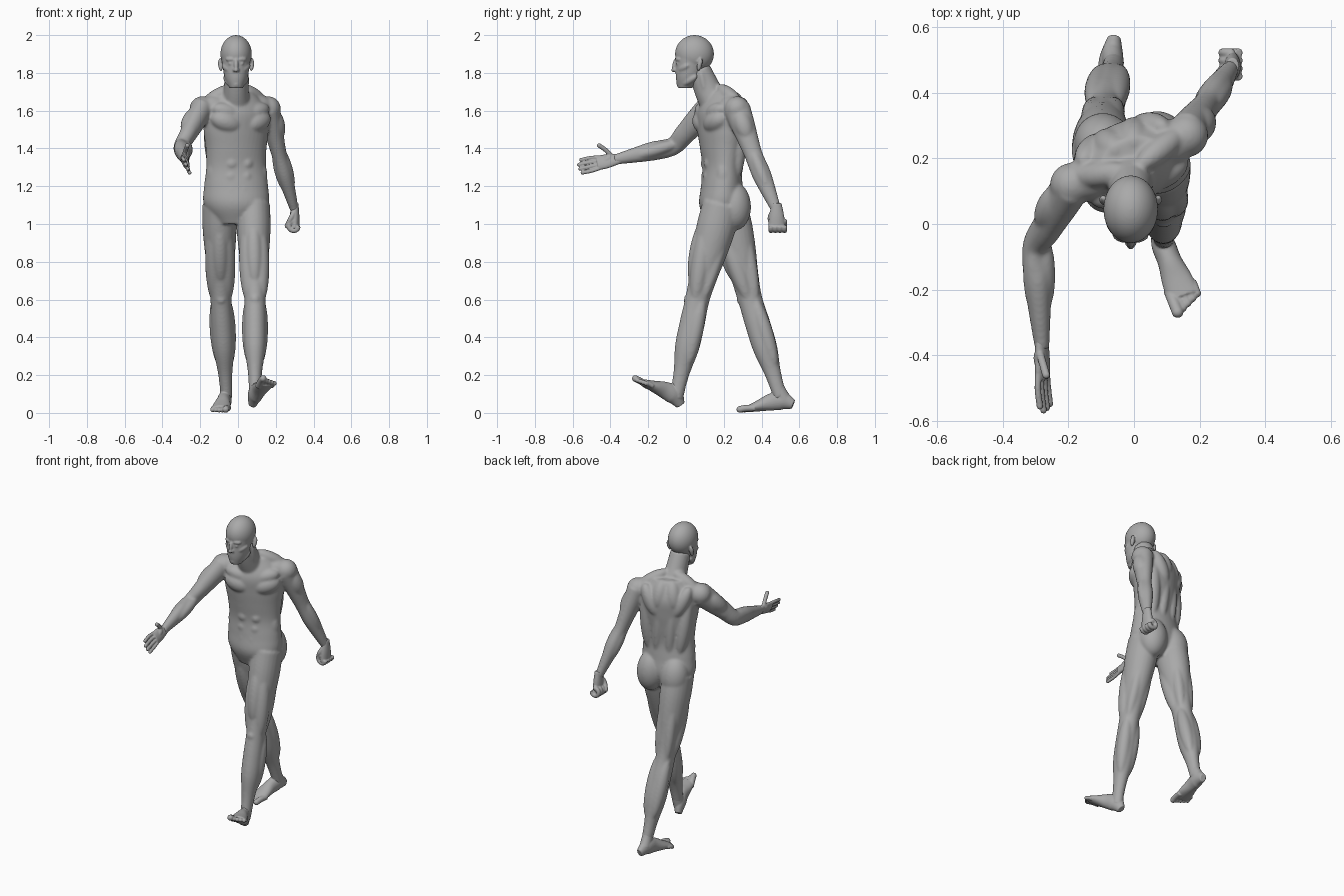
import bpy, bmesh, math
from mathutils import Vector, Matrix

cube = bpy.data.objects.get("Cube")
if cube:
    bpy.data.objects.remove(cube, do_unlink=True)

grey = (.4, .4, .4, 1)
clay = bpy.data.materials.new("clay_grey")
clay.use_nodes = True
clay.diffuse_color = grey
clay.node_tree.nodes["Principled BSDF"].inputs["Base Color"].default_value = grey

UP = Vector((0, 0, 1))
RIGHTWARD = Vector((1, 0, 0))
MIRROR = (-1, 1)


def smooth_path(rows, steps=5):
    """Catmull-Rom curve through rows of position and two radii."""
    p = [Vector(row) for row in rows]
    p = [p[0] * 2 - p[1]] + p + [p[-1] * 2 - p[-2]]
    path = []
    for before, start, end, after in zip(p, p[1:], p[2:], p[3:]):
        leave, arrive = (end - before) / 2, (after - start) / 2
        for k in range(steps):
            t = k / steps
            ease = t * t * (3 - 2 * t)
            path.append(start.lerp(end, ease) + leave * t * (1 - t) ** 2 - arrive * t * t * (1 - t))
    return path + [p[-2]]


def tube(bm, rows, across=lambda centre: RIGHTWARD, level=False, sides=24):
    """Loft elliptical rings along a path; level keeps the rings horizontal."""
    path = smooth_path(rows)
    centres = [Vector(row[:3]) for row in path]
    rings = []
    for i, (row, centre) in enumerate(zip(path, centres)):
        ahead, behind = centres[min(i + 1, len(path) - 1)], centres[max(i - 1, 0)]
        along = UP if level else (ahead - behind).normalized()
        wide = across(centre)
        wide = (wide - along * along.dot(wide)).normalized()
        deep = along.cross(wide)
        angles = [math.tau * k / sides for k in range(sides)]
        rings.append([bm.verts.new(centre + wide * row[3] * math.cos(a) + deep * row[4] * math.sin(a))
                      for a in angles])
    for low, high in zip(rings, rings[1:]):
        for k in range(sides):
            bm.faces.new((low[k - 1], low[k], high[k], high[k - 1]))
    bm.faces.new(rings[0][::-1])
    bm.faces.new(rings[-1])


def ellipsoid(bm, centre, radii, turn=Matrix()):
    matrix = Matrix.Translation(centre) @ turn @ Matrix.Diagonal((*radii, 1))
    bmesh.ops.create_icosphere(bm, subdivisions=4, radius=1, matrix=matrix)


def ball(bm, centre, radius):
    ellipsoid(bm, centre, (radius, radius, radius))


def muscle(bm, start, end, radius):
    """Spindle running from start to end."""
    start, end = Vector(start), Vector(end)
    span = end - start
    turn = span.to_track_quat('Z', 'Y').to_matrix().to_4x4()
    ellipsoid(bm, (start + end) / 2, (radius, radius, (span.length + radius) / 2), turn)


def digit(bm, points, radius):
    """Finger or toe with a rounded tip."""
    tube(bm, [(*point, radius, radius) for point in points], lambda centre: Vector((1, 1, 1)), sides=12)
    ball(bm, points[-1], radius)


def along_bones(joints, t):
    """Point on a two-bone limb: 0 is the root, 1 the middle joint, 2 the end."""
    root, middle, end = joints
    return root.lerp(middle, t) if t < 1 else middle.lerp(end, t - 1)


def limb(bm, joints, girths, depth):
    step = 2 / (len(girths) - 1)
    tube(bm, [(*along_bones(joints, i * step), girth, girth * depth) for i, girth in enumerate(girths)])


def finish(name, bm, voxel, rounds):
    """Fuse the overlapping pieces into one smooth skin."""
    bmesh.ops.recalc_face_normals(bm, faces=bm.faces)
    mesh = bpy.data.meshes.new(name)
    bm.to_mesh(mesh)
    bm.free()
    mesh.materials.append(clay)
    skin = bpy.data.objects.new(name, mesh)
    bpy.context.collection.objects.link(skin)
    fuse = skin.modifiers.new("fuse", 'REMESH')
    fuse.mode = 'VOXEL'
    fuse.voxel_size = voxel
    fuse.use_smooth_shade = True
    soften = skin.modifiers.new("soften", 'SMOOTH')
    soften.iterations = rounds


# Skeleton: left leg and right arm forward
pelvis, waist, ribs, chest, collar = 1.1, 1.25, 1.4, 1.55, 1.65
right_arm = [Vector((-.19, .12, 1.61)), Vector((-.3, -.07, 1.41)), Vector((-.28, -.38, 1.34))]
left_arm = [Vector((.16, .27, 1.61)), Vector((.22, .36, 1.36)), Vector((.3, .48, 1.07))]
right_leg = [Vector((-.1, .22, pelvis)), Vector((-.09, .34, .6)), Vector((-.06, .5, .08))]
left_leg = [Vector((.08, .19, pelvis)), Vector((.09, .06, .6)), Vector((.09, -.05, .09))]


# The shoulders twist against the hips
def twist(height):
    return Matrix.Rotation(min(max(height - pelvis, 0), .4), 3, 'Z')


def on_torso(across, depth, height):
    return Vector((-.01, .19, height)) + twist(height) @ Vector((across, depth, 0))


# Torso rings rise evenly from the crotch to the base of the neck
body = bmesh.new()
widths = [.1, .17, .17, .16, .165, .18, .18, .1]
depths = [.08, .12, .11, .1, .11, .12, .12, .07]
tube(body, [(*on_torso(0, 0, 1 + k / 10), w, d) for k, (w, d) in enumerate(zip(widths, depths))],
     lambda centre: twist(centre.z) @ RIGHTWARD, level=True, sides=40)
tube(body, [(-.01, .17, 1.6, .08, .08), (-.01, .115, 1.71, .066, .072), (-.01, .07, 1.82, .06, .06)])

# Torso muscles, mirrored
for side in MIRROR:
    def spot(across, depth, height):
        return on_torso(across * side, depth, height)

    chest_inner, chest_outer = spot(.03, -.08, chest - .03), spot(.14, -.06, chest + .01)
    muscle(body, chest_inner, chest_outer, .058)
    muscle(body, chest_inner + UP * .06, chest_outer + UP * .05, .045)
    # Back: side sheet, shoulder blade, spine column and neck slope
    muscle(body, spot(.13, .05, chest + .05), spot(.1, .06, waist), .045)
    muscle(body, spot(.06, .09, chest - .05), spot(.13, .06, collar), .045)
    muscle(body, spot(.04, .07, waist - .05), spot(.04, .09, chest), .035)
    muscle(body, spot(.03, -.02, collar + .07), spot(.17, .02, collar - .01), .04)
    muscle(body, spot(.03, .05, collar + .03), spot(.05, .09, chest), .05)
    # Collarbone, flank, throat cord
    muscle(body, spot(.02, -.07, collar), spot(.17, -.01, collar), .015)
    muscle(body, spot(.12, -.02, waist + .07), spot(.12, 0, waist - .07), .045)
    muscle(body, spot(.01, -.09, collar), (.05 * side, .08, collar + .15), .015)
    # Stomach blocks and buttock
    for height in (waist, waist + .07, ribs):
        muscle(body, spot(.02, -.07, height), spot(.06, -.065, height), .038)
    muscle(body, spot(.03, -.07, pelvis), spot(.03, -.075, waist - .03), .04)
    muscle(body, spot(.08, .055, pelvis + .08), spot(.085, .07, pelvis - .09), .088)

# Arms; bulge points to the front of each upper arm
for side, arm, bulge in ((-1, right_arm, Vector((.01, -.01, .02))), (1, left_arm, Vector((0, -.02, 0)))):
    limb(body, arm, [.06, .054, .046, .04, .042, .033, .022], 1.2)
    outward = Vector((.015 * side, 0, .005))
    # Rounded shoulder bridged to the trunk
    ball(body, arm[0], .066)
    muscle(body, on_torso(.06 * side, 0, collar - .03), arm[0], .07)
    muscle(body, along_bones(arm, .1) + outward, along_bones(arm, .6) + outward, .052)
    for sign in MIRROR:
        muscle(body, along_bones(arm, .3) + bulge * sign, along_bones(arm, 1) + bulge * sign / 2, .038)
        muscle(body, along_bones(arm, .9) + outward * sign, along_bones(arm, 1.6) + outward * sign, .034)
    ball(body, arm[1] - bulge, .022)

# Legs
for leg in (left_leg, right_leg):
    limb(body, leg, [.09, .09, .08, .065, .056, .058, .056, .038, .03], 1.15)

    def beside(t, across, depth):
        return along_bones(leg, t) + Vector((across, depth, 0))

    for side in MIRROR:
        # Thigh front, thigh back, calf and ankle bone
        muscle(body, beside(.2, .03 * side, -.055), beside(1, .03 * side, -.01), .05)
        muscle(body, beside(.2, .03 * side, .06), beside(1, .03 * side, .03), .036)
        muscle(body, beside(1, .03 * side, .025), beside(1.65, .024 * side, .025), .042)
        ball(body, beside(1.85, .02 * side, 0), .016)
    muscle(body, beside(.2, 0, -.075), beside(.8, 0, -.05), .045)
    # Kneecap and shin
    ball(body, beside(1, 0, -.042), .03)
    muscle(body, beside(1.2, 0, -.04), beside(1.8, 0, -.02), .018)
finish("body", body, .007, 9)

# Head: skull, then jaw rings from chin to cheek
head = bmesh.new()


def on_face(across, depth, height):
    return Vector((across - .01, depth, height))


ellipsoid(head, on_face(0, .045, 1.9), (.083, .103, .1))
tube(head, [(*on_face(0, -.005, 1.72), .036, .038), (*on_face(0, .015, 1.78), .062, .069),
            (*on_face(0, .03, 1.88), .077, .085)], level=True, sides=40)
brow, eye, nostril, mouth, chin = 1.872, 1.85, 1.815, 1.78, 1.74
for side in MIRROR:
    muscle(head, on_face(.015 * side, -.05, brow), on_face(.05 * side, -.035, brow), .012)
    ball(head, on_face(.03 * side, -.042, eye), .011)
    muscle(head, on_face(.035 * side, -.032, nostril), on_face(.066 * side, .01, eye - .01), .018)
    ball(head, on_face(.01 * side, -.058, nostril), .009)
    muscle(head, on_face(.03 * side, -.015, chin), on_face(.055 * side, .05, mouth), .02)
    # Ear
    muscle(head, on_face(.08 * side, .065, nostril), on_face(.085 * side, .08, brow), .013)
nose_tip = on_face(0, -.068, nostril)
muscle(head, on_face(0, -.055, brow), nose_tip, .011)
ball(head, nose_tip, .011)
for lip in (mouth + .007, mouth - .006):
    muscle(head, on_face(-.015, -.046, lip), on_face(.015, -.046, lip), .008)
muscle(head, on_face(-.01, -.03, chin), on_face(.01, -.03, chin), .02)
finish("head", head, .005, 5)

# Open right hand: breadth runs from little finger up to index
hand = bmesh.new()
wrist = right_arm[-1]
reach = Vector((.02, -1, -.2))
breadth = Vector((-.4, 0, .9))
tube(hand, [(*(wrist + reach * t), width, .018) for t, width in ((-.05, .024), (.04, .04), (.09, .04))],
     lambda centre: breadth)
for place in (-1.5, -.5, .5, 1.5):
    knuckle = wrist + reach * .07 + breadth * place * .021
    length = .12 - abs(place - .3) * .012
    bend = knuckle + reach * length / 2 + breadth * place * .005
    digit(hand, (knuckle, bend, bend + (reach + RIGHTWARD * .1) * length / 2), .01)
thumb_root = wrist + reach * .01 + breadth * .02
thumb_tip = thumb_root + Vector((.02, -.07, .06))
digit(hand, (thumb_root, thumb_root.lerp(thumb_tip, .5) + UP * .005, thumb_tip), .012)
muscle(hand, thumb_root, wrist + reach * .06, .022)
finish("right_hand", hand, .004, 2)

# Closed left fist: each finger curls around the same axis
fist = bmesh.new()
wrist = left_arm[-1]
tube(fist, [(*(wrist + UP * .04), .02, .026), (*(wrist - UP * .03), .025, .04), (*(wrist - UP * .09), .024, .045)])
for i in range(4):
    curl_centre = wrist + Vector((-.005, .024 * i - .03, -.08))
    turns = [-math.pi * k / 4 for k in range(7)]
    digit(fist, [curl_centre + Vector((math.cos(a), 0, math.sin(a))) * .025 for a in turns], .0135)
digit(fist, [wrist + Vector(p) for p in ((0, -.02, 0), (-.02, -.035, -.04), (-.04, -.02, -.08))], .0135)
finish("left_fist", fist, .004, 3)


# Feet: sole runs from heel to toe, inner is the big toe side
def make_foot(name, heel, toe, leg, inner):
    foot = bmesh.new()
    heel, forward = Vector(heel), (Vector(toe) - Vector(heel)).normalized()
    upward = (UP - forward * forward.z).normalized()
    side = forward.cross(upward) * inner
    shape = zip((.02, .036, .037, .047, .05), (.05, .1, .09, .062, .036))
    tube(foot, [(*(heel + forward * .06 * i + upward * h / 2), w, h / 2) for i, (w, h) in enumerate(shape)],
         lambda centre: side)
    # Ankle rises into the shin
    tube(foot, [(*(heel + forward * .05 + upward * .05), .034, .042), (*along_bones(leg, 1.9), .031, .037),
                (*along_bones(leg, 1.7), .028, .032)])
    for i in range(5):
        radius = .0125 if i else .018
        root = heel + side * (.034 - .019 * i) + forward * .2 + upward * .02
        tip = root + forward * (.082 - .01 * i) + upward * (radius - .02)
        digit(foot, (root, root.lerp(tip, .6) + upward * .003, tip), radius)
    finish(name, foot, .004, 3)


make_foot("left_foot", (.08, -.04, .02), (.17, -.27, .17), left_leg, 1)
make_foot("right_foot", (-.06, .57, .02), (-.1, .28, 0), right_leg, -1)
